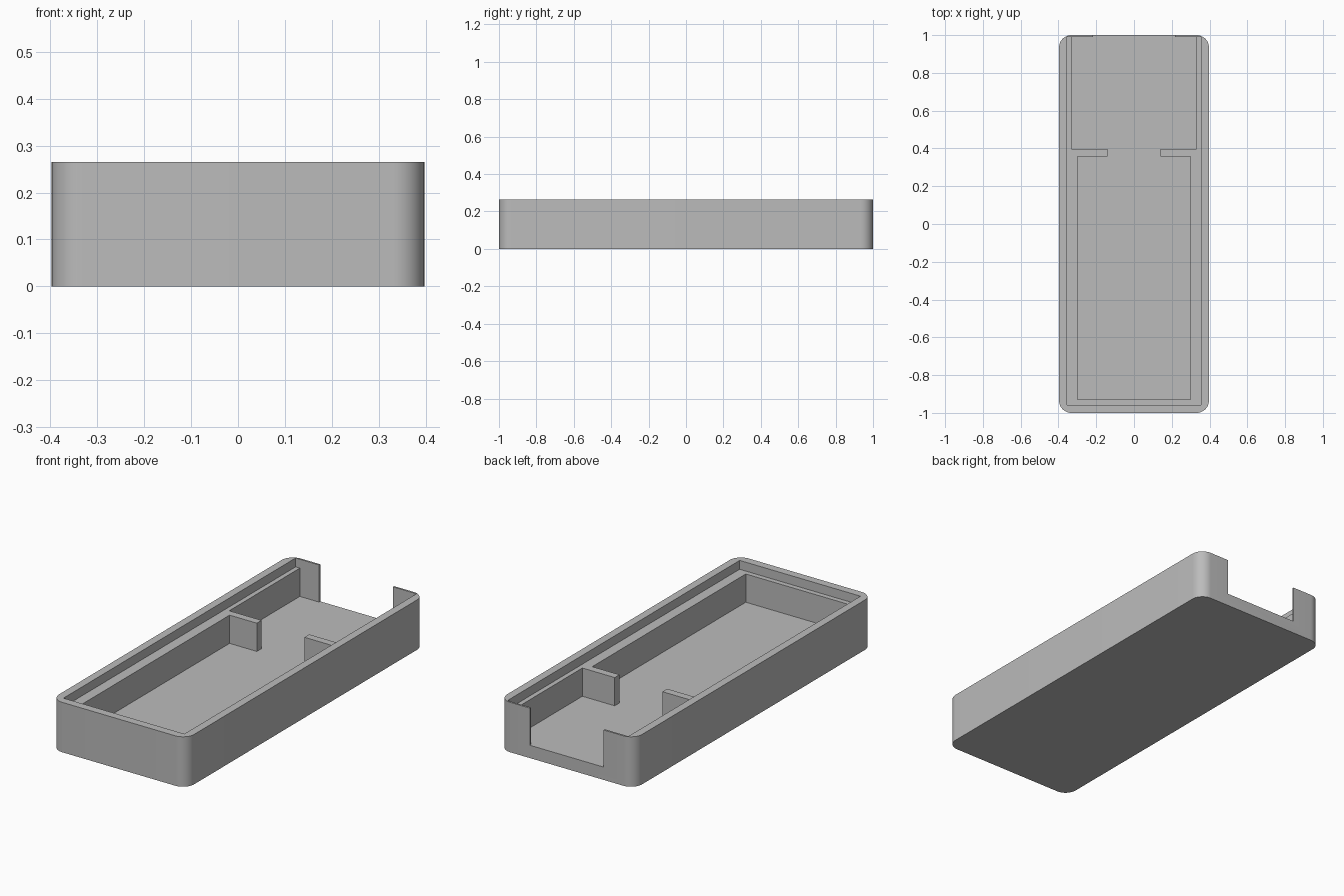
import bpy
import bmesh
import math

default = bpy.data.objects.get("Cube")
if default:
    bpy.data.objects.remove(default, do_unlink=True)

HALF_X, HALF_Y, HEIGHT = 0.397, 1.0, 0.265
RADIUS, FLOOR_Z, LEDGE_Z = 0.066, 0.068, 0.218

grey = bpy.data.materials.new("plain grey")
grey.use_nodes = True
colour = (0.5, 0.5, 0.5, 1)
grey.diffuse_color = colour
grey.node_tree.nodes["Principled BSDF"].inputs["Base Color"].default_value = colour


def prism(name, outline, z0, z1):
    """Extrude a flat outline (counter-clockwise) from z0 to z1."""
    bm = bmesh.new()
    face = bm.faces.new([bm.verts.new((x, y, z0)) for x, y in outline])
    top = bmesh.ops.extrude_face_region(bm, geom=[face])["geom"]
    moved = [v for v in top if isinstance(v, bmesh.types.BMVert)]
    bmesh.ops.translate(bm, verts=moved, vec=(0, 0, z1 - z0))
    bmesh.ops.recalc_face_normals(bm, faces=bm.faces)
    mesh = bpy.data.meshes.new(name)
    bm.to_mesh(mesh)
    bm.free()
    mesh.materials.append(grey)
    obj = bpy.data.objects.new(name, mesh)
    bpy.context.collection.objects.link(obj)
    return obj


def rounded_rectangle(hx, hy, r, steps=12):
    points = []
    for quarter, (sx, sy) in enumerate([(1, 1), (-1, 1), (-1, -1), (1, -1)]):
        for i in range(steps + 1):
            a = math.pi / 2 * (quarter + i / steps)
            points.append((sx * (hx - r) + r * math.cos(a),
                           sy * (hy - r) + r * math.sin(a)))
    return points


def mirrored(half):
    """Close a right-hand half outline across x = 0."""
    return half + [(-x, y) for x, y in reversed(half)]


# Outer block with rounded upright corners
tray = prism("open_case", rounded_rectangle(HALF_X, HALF_Y, RADIUS), 0, HEIGHT)

# Shallow lid recess, leaving a thin rim
recess = prism("lid_recess_cutter",
               mirrored([(0.355, -0.957), (0.355, 0.99)]), LEDGE_Z, HEIGHT + 0.1)

# Deep compartments joined between two dividers, open through the back notch
cavity = prism("compartment_cutter", mirrored([
    (0.30, -0.93), (0.30, 0.358), (0.14, 0.358), (0.14, 0.398),
    (0.33, 0.398), (0.33, 0.99), (0.217, 0.99), (0.217, 1.1)]),
    FLOOR_Z, HEIGHT + 0.2)

for cutter in (recess, cavity):
    mod = tray.modifiers.new(cutter.name, 'BOOLEAN')
    mod.operation = 'DIFFERENCE'
    mod.solver = 'EXACT'
    mod.object = cutter

# Bake the cuts and drop the cutters
bpy.context.view_layer.update()
graph = bpy.context.evaluated_depsgraph_get()
baked = bpy.data.meshes.new_from_object(tray.evaluated_get(graph))
tray.modifiers.clear()
tray.data = baked
for cutter in (recess, cavity):
    bpy.data.objects.remove(cutter, do_unlink=True)

# Smooth corners, sharp edges
bpy.ops.object.select_all(action='DESELECT')
tray.select_set(True)
bpy.context.view_layer.objects.active = tray
bpy.ops.object.shade_smooth_by_angle(angle=math.radians(30))
